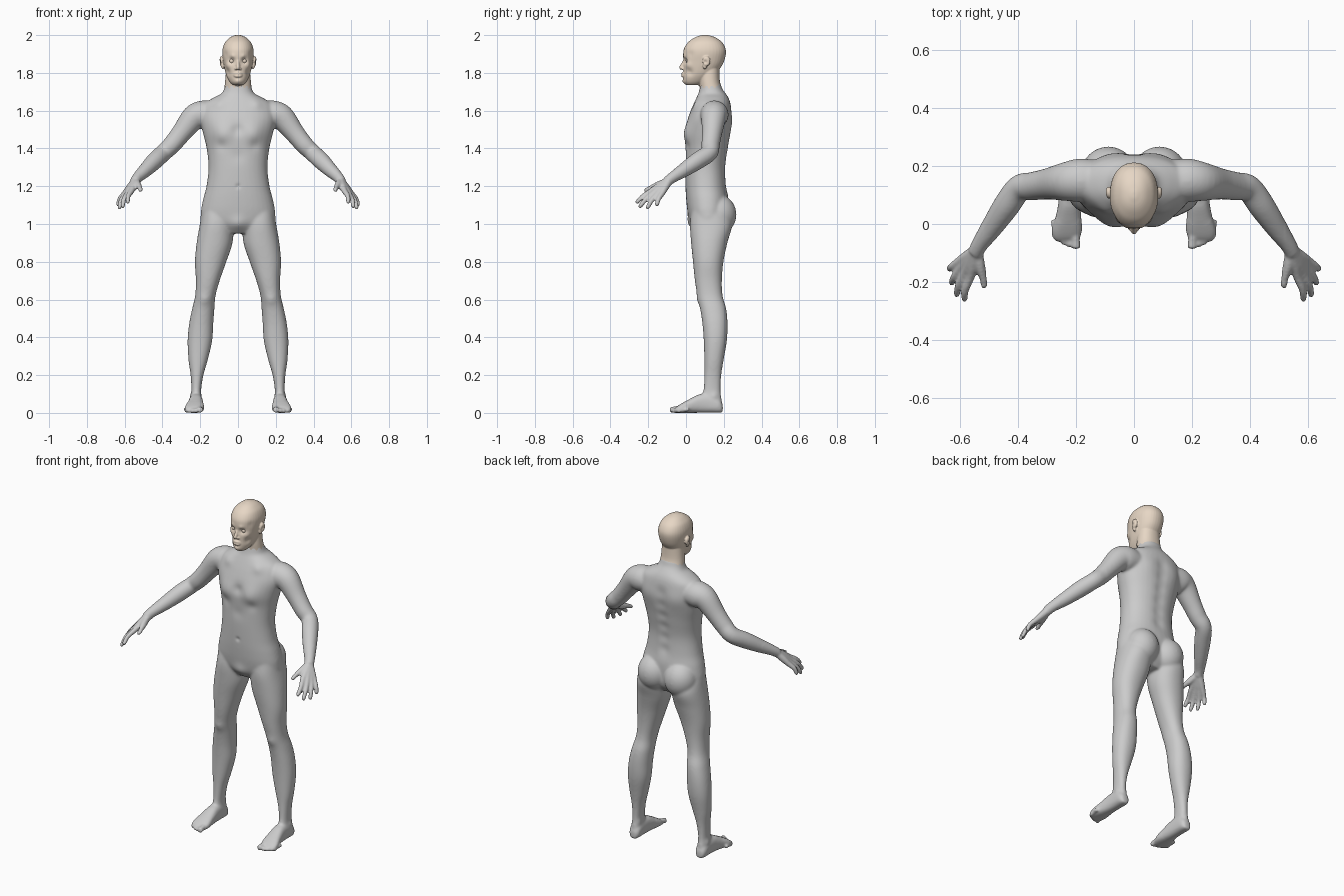
import bpy, bmesh, math
from mathutils import Vector, Matrix


def spline(rows, k=5):
    """Catmull-Rom interpolation through rows of numbers."""
    p = [rows[0]] + list(rows) + [rows[-1]]
    out = []
    for i in range(len(rows) - 1):
        for s in range(k):
            t = s / k
            out.append([0.5 * (2*b + (c - a)*t + (2*a - 5*b + 4*c - d)*t*t + (3*b - a - 3*c + d)*t**3)
                        for a, b, c, d in zip(*p[i:i + 4])])
    return out + [list(rows[-1])]


def loft(bm, rings, power=2.0, n=36):
    """Skin rings given as (centre, u, v) with superellipse outlines."""
    def co(ring, j):
        a = 2 * math.pi * j / n
        c, s = math.cos(a), math.sin(a)
        e = 2 / power
        return ring[0] + ring[1] * math.copysign(abs(c)**e, c) + ring[2] * math.copysign(abs(s)**e, s)
    vs = [[bm.verts.new(co(r, j)) for j in range(n)] for r in rings]
    for a, b in zip(vs, vs[1:]):
        for j in range(n):
            bm.faces.new((a[j], a[(j + 1) % n], b[(j + 1) % n], b[j]))
    bm.faces.new(vs[0])
    bm.faces.new(vs[-1])


def upright(bm, rows, side=1, power=2.2, pad=0.003):
    """Rows: z, centre x, half width, front y, back y."""
    loft(bm, [(Vector((side * x, (f + b) / 2, z)), Vector((w + pad, 0, 0)),
               Vector((0, (b - f) / 2 + pad, 0))) for z, x, w, f, b in spline(rows)], power)


def tube(bm, rows, side=1, n=24):
    """Rows: x, y, z, radius."""
    rows = spline(rows)
    pts = [Vector((side * r[0], r[1], r[2])) for r in rows]
    rings = []
    for i, p in enumerate(pts):
        t = pts[min(i + 1, len(pts) - 1)] - pts[max(i - 1, 0)]
        u = t.cross(Vector((0.3, 0.2, 1))).normalized()
        v = t.cross(u).normalized()
        rings.append((p, u * rows[i][3], v * rows[i][3]))
    loft(bm, rings, 2.0, n)


def ball(bm, c, r, side=1):
    m = Matrix.Translation((side * c[0], c[1], c[2])) @ Matrix.Diagonal((*r, 1))
    bmesh.ops.create_uvsphere(bm, u_segments=32, v_segments=16, radius=1, matrix=m)


def finish(bm, name, voxel, steps, weight):
    """Fuse all pieces into one skin and smooth it."""
    bmesh.ops.recalc_face_normals(bm, faces=bm.faces)
    me = bpy.data.meshes.new(name)
    bm.to_mesh(me)
    bm.free()
    ob = bpy.data.objects.new(name, me)
    bpy.context.collection.objects.link(ob)
    bpy.context.view_layer.objects.active = ob
    ob.select_set(True)
    m = ob.modifiers.new("fuse", 'REMESH')
    m.mode, m.voxel_size = 'VOXEL', voxel
    bpy.ops.object.modifier_apply(modifier="fuse")
    g = ob.vertex_groups.new(name="soft")
    for v in ob.data.vertices:
        g.add([v.index], weight(v.co), 'REPLACE')
    m = ob.modifiers.new("soften", 'SMOOTH')
    m.factor, m.iterations, m.vertex_group = 0.5, steps, "soft"
    bpy.ops.object.modifier_apply(modifier="soften")
    bpy.ops.object.shade_smooth()
    ob.select_set(False)
    return ob


def sculpt(ob, bumps):
    """Soft mirrored pushes: centre, radius, offset."""
    for c, r, d in bumps:
        for s in ((1, -1) if c[0] else (1,)):
            cc, dd = Vector((s * c[0], c[1], c[2])), Vector((s * d[0], d[1], d[2]))
            for v in ob.data.vertices:
                q = (v.co - cc).length_squared / (r * r)
                if q < 6:
                    v.co += dd * math.exp(-q)


# Body: torso and neck stub
bm = bmesh.new()
upright(bm, [(.95, 0, .10, .06, .18), (1.0, 0, .185, .027, .215), (1.06, 0, .194, .012, .222),
             (1.13, 0, .182, .004, .222), (1.2, 0, .164, 0, .212), (1.3, 0, .153, -.002, .208),
             (1.4, 0, .163, .0, .222), (1.48, 0, .182, .002, .234), (1.55, 0, .197, .012, .24),
             (1.6, 0, .192, .028, .238), (1.64, 0, .172, .045, .232), (1.668, 0, .128, .058, .222),
             (1.69, 0, .086, .068, .208), (1.715, 0, .071, .075, .19), (1.75, 0, .062, .082, .178)])

for s in (1, -1):
    # Buttocks, hips and legs
    ball(bm, (.088, .172, 1.05), (.095, .095, .105), s)
    upright(bm, [(1.08, .105, .08, .035, .2), (1.0, .113, .086, .024, .24), (.9, .124, .092, .03, .216),
                 (.8, .145, .08, .04, .195), (.7, .16, .06, .05, .187), (.62, .173, .051, .063, .191),
                 (.55, .184, .056, .078, .21), (.47, .195, .061, .09, .217), (.38, .202, .062, .097, .213),
                 (.28, .211, .048, .1, .196), (.2, .217, .031, .1, .184), (.12, .221, .023, .095, .18),
                 (.07, .222, .028, .08, .186), (.02, .222, .03, .07, .19)], s)
    # Feet
    loft(bm, [(Vector((s * x, y, h / 2)), Vector((w, 0, 0)), Vector((0, 0, h / 2))) for y, x, w, h in spline(
        [(.195, .222, .018, .045), (.175, .222, .033, .075), (.12, .222, .035, .1), (.07, .223, .038, .098),
         (.02, .226, .045, .074), (-.02, .23, .051, .052), (-.045, .232, .047, .036), (-.058, .232, .04, .024)])], 2.5)
    for x, y, r in ((.2, -.086, .016), (.223, -.08, .0115), (.241, -.072, .011), (.258, -.061, .011), (.273, -.046, .011)):
        tube(bm, [(x + .003, y + .06, r + .008, r), (x, y + .02, r + .003, r * .9), (x, y + .007, r, r), (x, y, r, r * .5)], s)
    # Arms
    tube(bm, [(.14, .15, 1.58, .07), (.19, .15, 1.578, .075), (.235, .146, 1.562, .067), (.297, .138, 1.485, .054),
              (.35, .13, 1.42, .049), (.395, .123, 1.377, .046), (.44, .062, 1.335, .046),
              (.49, -.012, 1.285, .038), (.53, -.07, 1.247, .029), (.545, -.098, 1.226, .027)], s)
    # Fingers, each running from the wrist through its knuckle
    for k, t in (((.563, -.182, 1.176), (.586, -.265, 1.112)), ((.583, -.17, 1.166), (.613, -.249, 1.088)),
                 ((.595, -.15, 1.16), (.631, -.208, 1.081)), ((.602, -.128, 1.16), (.639, -.157, 1.096))):
        k, t = Vector(k), Vector(t)
        w = Vector((.54, -.09, 1.232)).lerp(k, .12)
        m = k.lerp(t, .5) + Vector((.006, -.003, .004))
        tube(bm, [(*w, .022), (*w.lerp(k, .55), .019), (*k, .015), (*m, .0125), (*k.lerp(t, .9), .011), (*t, .006)], s)
    # Thumb
    tube(bm, [(.54, -.1, 1.225, .02), (.53, -.145, 1.207, .019), (.519, -.185, 1.192, .0135),
              (.515, -.213, 1.179, .0115), (.513, -.222, 1.174, .006)], s)

body = finish(bm, "body", .0058, 18,
              lambda c: .2 if abs(c.x) > .52 or (c.z < .06 and c.y < .02) else 1)
# Muscles: chest, breast crease, collarbone, belly line, spine, shoulder blades, knees, ankles
sculpt(body, [((.085, .0, 1.485), .06, (0, -.018, -.004)), ((.09, .0, 1.415), .03, (0, .006, 0)),
              ((0, -.01, 1.5), .03, (0, .009, 0)), ((.1, .05, 1.635), .03, (0, -.007, 0)),
              ((0, .0, 1.2), .012, (0, .006, 0)), ((0, .0, 1.36), .035, (0, .004, 0)),
              ((.09, .235, 1.54), .06, (0, .007, 0)), ((.175, .065, .6), .03, (0, -.006, 0)),
              ((.195, .17, .10), .018, (-.003, 0, 0)), ((.247, .15, .09), .018, (.004, 0, 0)),
              ((0, .03, 1.0), .04, (0, -.012, 0))]
       + [((0, .225, 1.22 + .07 * i), .035, (0, -.008, 0)) for i in range(6)])

# Head: skull and jaw, neck
bm = bmesh.new()
upright(bm, [(1.735, 0, .026, .004, .07), (1.75, 0, .042, -.009, .1), (1.775, 0, .056, -.013, .13),
             (1.8, 0, .065, -.013, .16), (1.83, 0, .072, -.013, .184), (1.86, 0, .077, -.013, .2),
             (1.9, 0, .082, -.014, .21), (1.93, 0, .08, -.009, .208), (1.96, 0, .069, .01, .192),
             (1.98, 0, .051, .035, .168), (1.993, 0, .032, .06, .142), (2.001, 0, .008, .09, .11)], pad=.001)
upright(bm, [(1.67, 0, .08, .07, .205), (1.715, 0, .072, .073, .19), (1.76, 0, .067, .07, .178),
             (1.84, 0, .06, .07, .175)], pad=.001)
# Nose and lips
tube(bm, [(0, -.006, 1.872, .007), (0, -.016, 1.85, .008), (0, -.025, 1.829, .0105), (0, -.021, 1.82, .008)])
for z, r in ((1.797, .006), (1.784, .007)):
    tube(bm, [(-.027, -.004, 1.79, .003), (-.012, -.015, z, r), (0, -.018, z, r), (.012, -.015, z, r), (.027, -.004, 1.79, .003)])
for s in (1, -1):
    # Nostril wings and ears
    ball(bm, (.011, -.014, 1.822), (.008, .011, .007), s)
    ball(bm, (.087, .108, 1.862), (.012, .021, .027), s)
    ball(bm, (.081, .1, 1.838), (.009, .012, .018), s)
head = finish(bm, "head", .0038, 4, lambda c: .4 if c.y < 0 else 1)
# Eye sockets, brow, cheekbones, hollow cheeks, chin, ear bowl, temples
sculpt(head, [((.032, -.008, 1.864), .017, (0, .013, 0)), ((.03, -.012, 1.886), .014, (0, -.005, 0)),
              ((.056, .012, 1.84), .02, (.004, -.004, 0)), ((.052, .02, 1.805), .02, (-.005, .004, 0)),
              ((0, -.01, 1.755), .018, (0, -.007, 0)), ((.1, .102, 1.858), .011, (-.008, 0, 0)),
              ((0, -.013, 1.772), .01, (0, .003, 0)), ((.075, .02, 1.9), .02, (-.004, 0, 0))])

# Ragged lower edge where the head meets the suit
bm = bmesh.new()
bm.from_mesh(head.data)
cut = [v for v in bm.verts
       if v.co.z < 1.722 + .007 * math.sin(14 * math.atan2(v.co.y - .13, v.co.x))]
bmesh.ops.delete(bm, geom=cut, context='VERTS')
bm.to_mesh(head.data)
bm.free()

skin = bpy.data.materials.new("skin")
skin.diffuse_color = (.80, .68, .56, 1)
head.data.materials.append(skin)

# Eyes
for s, name in ((1, "left_eye"), (-1, "right_eye")):
    bpy.ops.mesh.primitive_uv_sphere_add(segments=24, ring_count=12, radius=.0145, location=(s * .032, .013, 1.863))
    eye = bpy.context.object
    eye.name = name
    bpy.ops.object.shade_smooth()
    eye.data.materials.append(skin)
